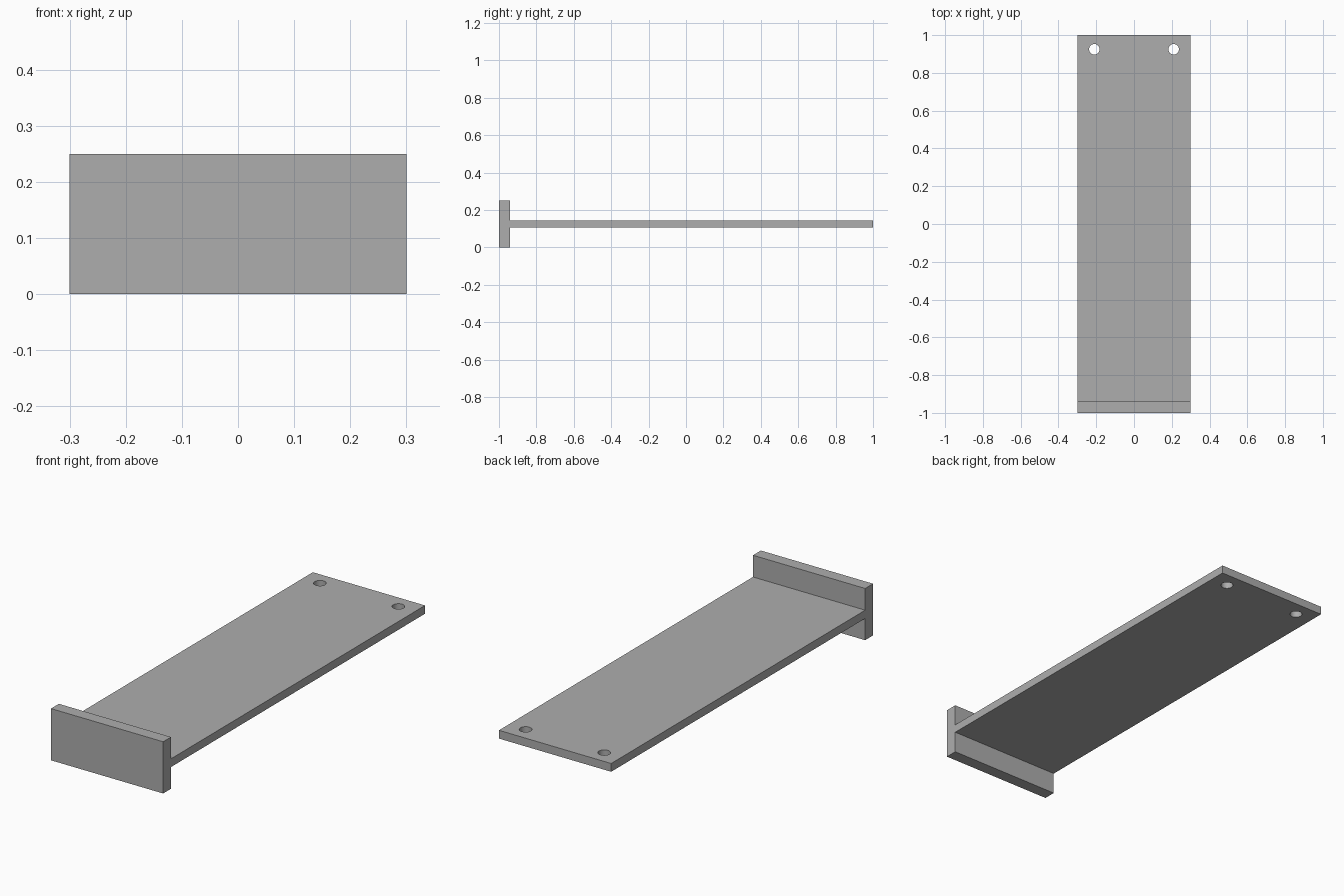
import bpy
import math

default_cube = bpy.data.objects.get("Cube")
if default_cube:
    bpy.data.objects.remove(default_cube, do_unlink=True)

WIDTH, HEIGHT = 0.6, 0.25
FLANGE, PLATE = 0.06, 0.04       # thicknesses
MID_Z = HEIGHT / 2

grey = bpy.data.materials.new("plain grey")
grey.use_nodes = True
colour = (0.42, 0.42, 0.42, 1)
grey.diffuse_color = colour
grey.node_tree.nodes["Principled BSDF"].inputs["Base Color"].default_value = colour


def box(name, size, centre):
    bpy.ops.mesh.primitive_cube_add(size=1, location=centre)
    obj = bpy.context.object
    obj.name = name
    obj.scale = size
    bpy.ops.object.transform_apply(location=False, rotation=False, scale=True)
    obj.data.materials.append(grey)
    return obj


# Upright end plate at the front
box("end_plate", (WIDTH, FLANGE, HEIGHT), (0, -1 + FLANGE / 2, MID_Z))

# Long flat plate running to the back
long_plate = box("long_plate", (WIDTH, 2 - FLANGE, PLATE), (0, FLANGE / 2, MID_Z))

# Pair of round bolt holes through the back end
for side in (-1, 1):
    bpy.ops.mesh.primitive_cylinder_add(
        vertices=32, radius=0.028, depth=0.2, location=(side * 0.21, 0.925, MID_Z))
    cutter = bpy.context.object
    cutter.name = "hole_cutter"
    cutter.data.materials.append(grey)
    cutter.hide_render = True
    hole = long_plate.modifiers.new("bolt_hole", "BOOLEAN")
    hole.operation = "DIFFERENCE"
    hole.solver = "EXACT"
    hole.object = cutter
    bpy.ops.object.select_all(action="DESELECT")
    long_plate.select_set(True)
    bpy.context.view_layer.objects.active = long_plate
    bpy.ops.object.modifier_apply(modifier=hole.name)
    bpy.data.objects.remove(cutter, do_unlink=True)

bpy.ops.object.shade_smooth_by_angle(angle=math.radians(30))
